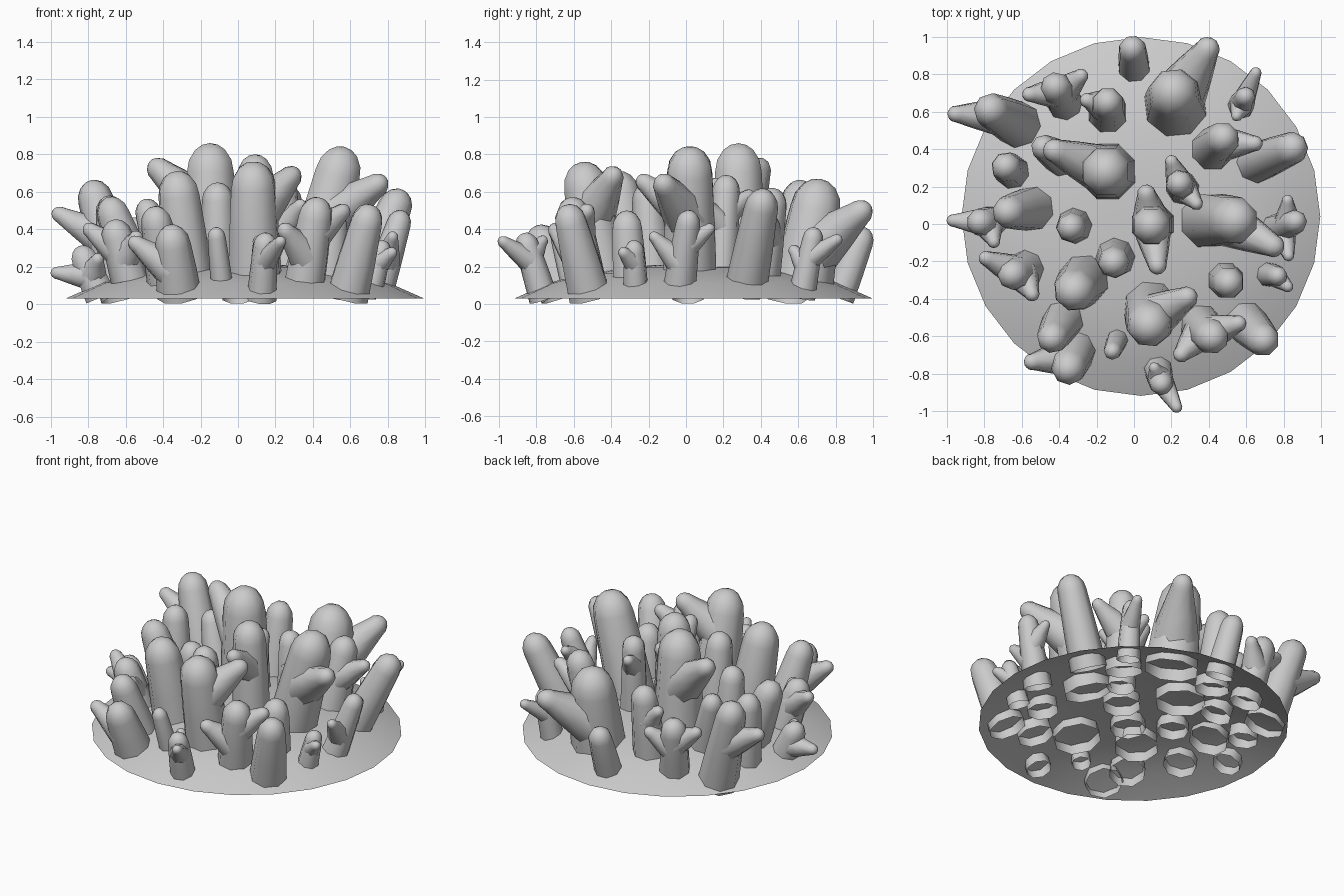
import bpy, bmesh, math
from mathutils import Vector

if "Cube" in bpy.data.objects:
    bpy.data.objects.remove(bpy.data.objects["Cube"])

CX, CY, R = 0.037, 0.04, 0.957
PROFILE = [(1.0, .03), (0.8, .115), (0.6, .165), (0.4, .195), (0.2, .21), (0, .215)]


def dome_z(x, y):
    k = min(math.hypot(x - CX, y - CY) / R, 1)
    for (k1, z1), (k0, z0) in zip(PROFILE, PROFILE[1:]):
        if k >= k0:
            return z0 + (z1 - z0) * (k - k0) / (k1 - k0)


def finish(bm, name):
    bmesh.ops.recalc_face_normals(bm, faces=bm.faces)
    me = bpy.data.meshes.new(name)
    bm.to_mesh(me)
    bm.free()
    ob = bpy.data.objects.new(name, me)
    bpy.context.collection.objects.link(ob)
    bpy.context.view_layer.objects.active = ob
    ob.select_set(True)
    bpy.ops.object.shade_smooth_by_angle(angle=math.radians(50))
    ob.select_set(False)


def bridge(bm, a, b):
    n = len(a)
    for i in range(n):
        bm.faces.new((a[i], a[(i + 1) % n], b[(i + 1) % n], b[i]))


def finger(bm, p, q, r0, r1, sides=8):
    """Open-bottomed tapered tube from p to rounded tip q."""
    axis = q - p
    length = axis.length
    rot = axis.to_track_quat('Z', 'Y')
    cap = min(r1 * 1.15, length * 0.6)
    prof = [(r0, 0), ((r0 + r1) / 2 * 1.02, (length - cap) * 0.5)]
    prof += [(r1 * math.cos(math.radians(a)), length - cap + cap * math.sin(math.radians(a)))
             for a in (0, 25, 50, 70)]
    prev = None
    for r, h in prof:
        ring = []
        for i in range(sides):
            t = 2 * math.pi * (i + 0.5) / sides
            ring.append(bm.verts.new(p + rot @ Vector((r * math.cos(t), r * math.sin(t), h))))
        if prev:
            bridge(bm, prev, ring)
        prev = ring
    tip = bm.verts.new(q)
    for i in range(sides):
        bm.faces.new((prev[i], prev[(i + 1) % sides], tip))


def stalk(name, bx, by, tx, ty, tz, r0, r1, *arms):
    bm = bmesh.new()
    base, tip = Vector((bx, by, dome_z(bx, by))), Vector((tx, ty, tz))
    d = (tip - base).normalized()
    # sunk into the dome, but never below the ground plane
    tilt = r0 * math.hypot(d.x, d.y)
    sink = min(0.07, max(0.0, (base.z - tilt) / d.z))
    finger(bm, base - d * sink, tip, r0, r1)
    # flared side arms start inside the stalk, lower than their own tip
    for ax, ay, az in arms:
        q = Vector((ax, ay, az))
        reach = (Vector((ax, ay)) - Vector((tx, ty))).length
        z = max(base.z + 0.05, min(az - 0.8 * reach, tz - r1 * 1.6))
        f = (z - base.z) / (tz - base.z)
        rad = r0 + (r1 - r0) * f
        p = base.lerp(tip, f)
        p += (q - p).normalized() * rad * 0.35
        finger(bm, p, q, rad * 0.9, max(0.033, r1 * 0.5))
    finish(bm, name)


# shallow domed base, open underneath
bm = bmesh.new()
prev = None
for k, z in PROFILE[:-1]:
    ring = [bm.verts.new((CX + R * k * math.cos(math.pi * i / 12),
                          CY + R * k * math.sin(math.pi * i / 12), z)) for i in range(24)]
    if prev:
        bridge(bm, prev, ring)
    prev = ring
bm.faces.new(prev)
finish(bm, "base_dome")

# back stalks
stalk("back_stalk", 0, .84, -.01, .96, .41, .09, .075)
stalk("back_large_stalk", .22, .63, .21, .72, .67, .175, .14, (.42, .98, .53))
stalk("back_right_sprig", .57, .63, .6, .69, .41, .075, .055, (.66, .83, .36), (.54, .56, .31))
stalk("back_mid_stalk", -.14, .59, -.14, .66, .62, .11, .085, (-.28, .67, .5))
stalk("back_left_stalk", -.37, .65, -.43, .75, .5, .1, .085, (-.59, .69, .45), (-.26, .81, .42))
stalk("back_left_leaning_stalk", -.62, .53, -.79, .62, .66, .13, .095, (-.99, .59, .5))
# right stalks
stalk("right_inner_stalk", .42, .4, .49, .47, .62, .12, .09, (.68, .43, .5))
stalk("right_leaning_stalk", .66, .33, .88, .42, .61, .115, .09)
stalk("right_large_stalk", .40, .02, .57, .02, .84, .155, .13, (.79, -.14, .67))
stalk("right_edge_sprig", .76, -.03, .88, .02, .5, .09, .065, (.82, .15, .42), (.83, -.19, .38))
stalk("right_small_sprig", .72, -.27, .78, -.28, .34, .07, .055, (.84, -.35, .29))
stalk("right_front_stalk", .49, -.3, .51, -.32, .5, .1, .085)
# front stalks
stalk("front_branched_stalk", .36, -.54, .43, -.62, .57, .115, .095, (.59, -.52, .52), (.23, -.72, .42))
stalk("front_right_stalk", .6, -.53, .71, -.64, .53, .12, .09)
stalk("front_sprig", .13, -.78, .15, -.87, .38, .08, .065, (.24, -1.0, .35), (.1, -.75, .36))
stalk("front_small_stalk", -.09, -.62, -.12, -.69, .41, .06, .048)
stalk("front_large_stalk", .09, -.45, .08, -.56, .76, .15, .125, (.32, -.37, .72))
stalk("front_left_stalk", -.32, -.68, -.36, -.8, .42, .12, .095, (-.58, -.74, .35))
stalk("front_left_back_stalk", -.38, -.52, -.45, -.63, .52, .115, .085)
stalk("front_left_tall_stalk", -.27, -.30, -.33, -.37, .71, .14, .115)
# central stalks
stalk("centre_front_stalk", -.1, -.18, -.11, -.21, .65, .11, .085)
stalk("centre_left_stalk", -.32, -.01, -.34, -.02, .55, .1, .08)
stalk("centre_stalk", .1, 0, .09, -.01, .8, .12, .105, (.13, -.26, .68), (.06, .2, .66))
stalk("centre_right_stalk", .26, .19, .24, .22, .69, .09, .075, (.19, .36, .6), (.35, .09, .55))
stalk("centre_large_stalk", -.14, .28, -.15, .28, .86, .16, .135, (-.47, .41, .76))
stalk("centre_left_back_stalk", -.39, .35, -.5, .42, .56, .1, .07)
# left stalks
stalk("left_stalk", -.65, .28, -.69, .31, .58, .095, .08)
stalk("left_leaning_stalk", -.55, .08, -.7, .06, .57, .125, .09)
stalk("left_edge_sprig", -.76, .01, -.85, .01, .31, .09, .075, (-1.0, .02, .17), (-.74, -.12, .26))
stalk("left_front_stalk", -.58, -.24, -.67, -.28, .45, .105, .085, (-.82, -.17, .42), (-.53, -.4, .38))
